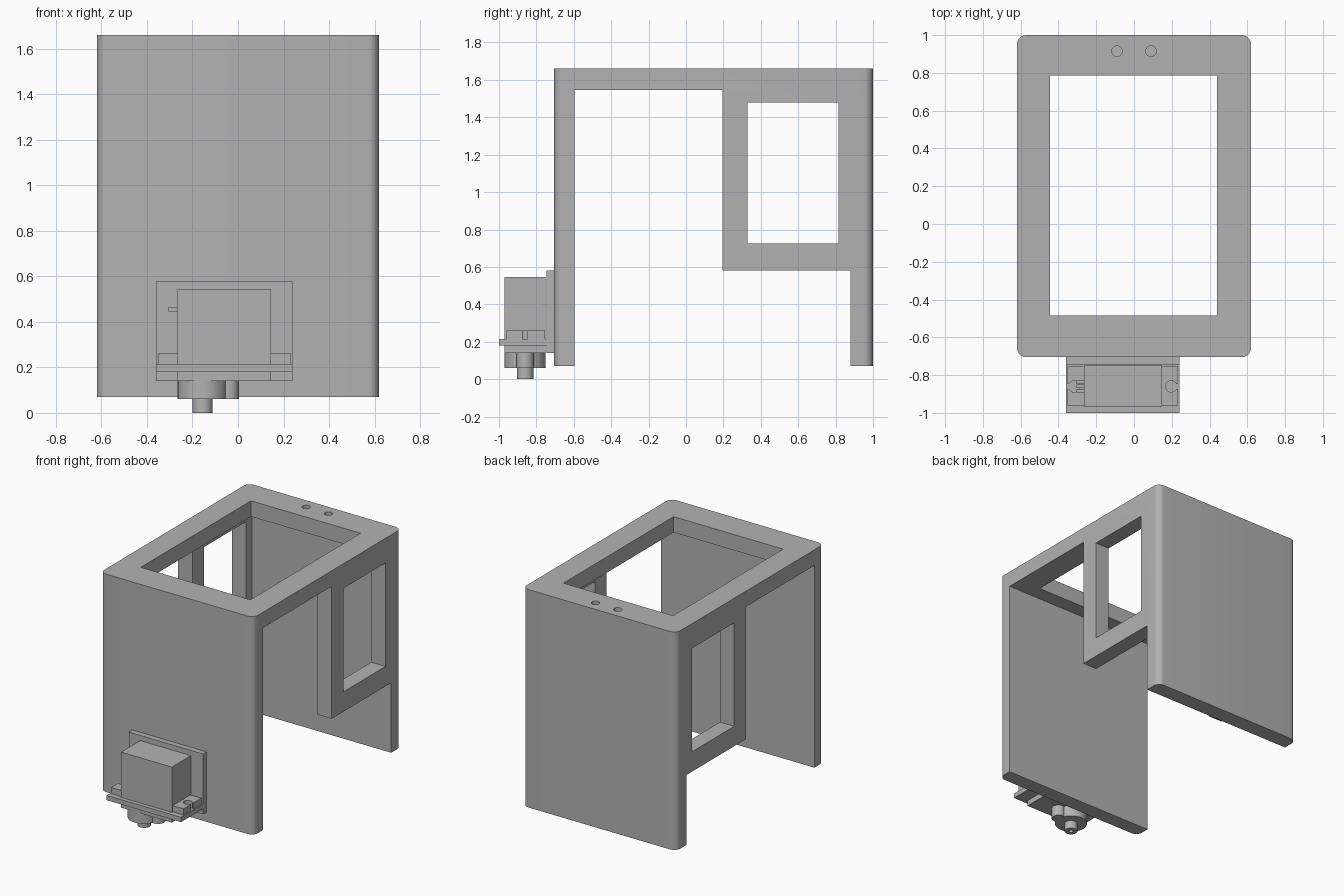
import bpy
import bmesh
import math

cube = bpy.data.objects.get("Cube")
if cube:
    bpy.data.objects.remove(cube, do_unlink=True)

grey = bpy.data.materials.new("light grey")
grey.use_nodes = True
colour = (0.45, 0.45, 0.45, 1)
grey.diffuse_color = colour
grey.node_tree.nodes["Principled BSDF"].inputs["Base Color"].default_value = colour


def finish(name, bm):
    bmesh.ops.recalc_face_normals(bm, faces=bm.faces)
    mesh = bpy.data.meshes.new(name)
    bm.to_mesh(mesh)
    bm.free()
    mesh.materials.append(grey)
    obj = bpy.data.objects.new(name, mesh)
    bpy.context.collection.objects.link(obj)
    return obj


def box(name, x, y, z, corner=0.0):
    """Box from (min, max) ranges, with optional rounded upright edges."""
    bm = bmesh.new()
    bmesh.ops.create_cube(bm, size=1)
    for v in bm.verts:
        v.co = [sum(r) / 2 + c * (r[1] - r[0]) for c, r in zip(v.co, (x, y, z))]
    if corner:
        upright = [e for e in bm.edges
                   if abs(e.verts[0].co.z - e.verts[1].co.z) > 0.001]
        bmesh.ops.bevel(bm, geom=upright, offset=corner, segments=8,
                        profile=0.5, affect='EDGES')
    return finish(name, bm)


def cylinder(name, x, y, z, radius, sides=40):
    bm = bmesh.new()
    bmesh.ops.create_cone(bm, cap_ends=True, segments=sides, radius1=radius,
                          radius2=radius, depth=z[1] - z[0])
    bmesh.ops.translate(bm, verts=bm.verts, vec=(x, y, sum(z) / 2))
    return finish(name, bm)


def side_prism(name, outline, half_width):
    """Extrude a (y, z) outline across x."""
    bm = bmesh.new()
    face = bm.faces.new([bm.verts.new((-half_width, y, z)) for y, z in outline])
    moved = bmesh.ops.extrude_face_region(bm, geom=[face])["geom"]
    bmesh.ops.translate(bm, vec=(2 * half_width, 0, 0),
                        verts=[g for g in moved if isinstance(g, bmesh.types.BMVert)])
    return finish(name, bm)


def activate(obj):
    bpy.ops.object.select_all(action='DESELECT')
    obj.select_set(True)
    bpy.context.view_layer.objects.active = obj


def cut(obj, *cutters):
    activate(obj)
    for cutter in cutters:
        mod = obj.modifiers.new("cut", 'BOOLEAN')
        mod.operation = 'DIFFERENCE'
        mod.solver = 'EXACT'
        mod.object = cutter
        bpy.ops.object.modifier_apply(modifier=mod.name)
        bpy.data.objects.remove(cutter, do_unlink=True)


def smooth(obj):
    activate(obj)
    bpy.ops.object.shade_smooth_by_angle(angle=math.radians(30))


# Housing: rounded block hollowed into walls, top frame and side windows
front_in, back_in, panel_y = -0.595, 0.88, 0.195
panel_z, roof_z = 0.58, 1.545
housing = box("housing", (-0.62, 0.62), (-0.705, 1.0), (0.07, 1.66), corner=0.05)
side_opening = side_prism("side_opening", [
    (front_in, -0.2), (back_in, -0.2), (back_in, panel_z),
    (panel_y, panel_z), (panel_y, roof_z), (front_in, roof_z)], 1)
cavity = box("cavity", (-0.505, 0.505), (front_in, back_in), (-0.2, roof_z))
roof_opening = box("roof_opening", (-0.445, 0.44), (-0.485, 0.785), (1.4, 1.8))
window = box("window", (-1, 1), (0.33, 0.815), (0.725, 1.48))
holes = [cylinder("hole", x, 0.915, (1.47, 1.8), 0.028, 32) for x in (-0.09, 0.09)]
cut(housing, cavity, side_opening, roof_opening, window, *holes)
smooth(housing)

# Motor mount: back plate and shelf
mid_x, axis_y = -0.06, -0.86
box("mount_plate", (-0.36, 0.24), (-0.745, -0.705), (0.14, 0.58))
box("mount_shelf", (-0.36, 0.24), (-1.0, -0.745), (0.18, 0.215))

# Motor body, passing through the shelf
box("motor_body", (-0.265, 0.145), (-0.97, -0.75), (0.14, 0.545))

# Slotted mounting ears on both ends of the motor
for side, name in ((-1, "right_ear"), (1, "left_ear")):
    def span(a, b):
        return sorted((mid_x + side * a, mid_x + side * b))
    ear = box(name, span(0.2, 0.292), (-0.96, -0.755), (0.205, 0.26))
    cut(ear,
        cylinder("screw_hole", mid_x + side * 0.257, axis_y, (0.1, 0.4), 0.03, 24),
        box("slot", span(0.257, 0.4), (axis_y - 0.013, axis_y + 0.013), (0.1, 0.4)))
    smooth(ear)

# Three wires leaving the motor
for i in (-1, 0, 1):
    y = axis_y + i * 0.022
    box("wire", (-0.305, -0.26), (y - 0.009, y + 0.009), (0.445, 0.465))

# Gear housing and output shaft under the motor
shaft_x = -0.155
for part in (cylinder("gear_housing", shaft_x, axis_y, (0.06, 0.14), 0.11),
             cylinder("idler_housing", -0.042, axis_y, (0.06, 0.14), 0.047),
             cylinder("output_shaft", shaft_x, axis_y, (0, 0.06), 0.044)):
    if part.name == "output_shaft":
        cut(part, cylinder("shaft_bore", shaft_x, axis_y, (-0.05, 0.04), 0.015, 20))
    smooth(part)
